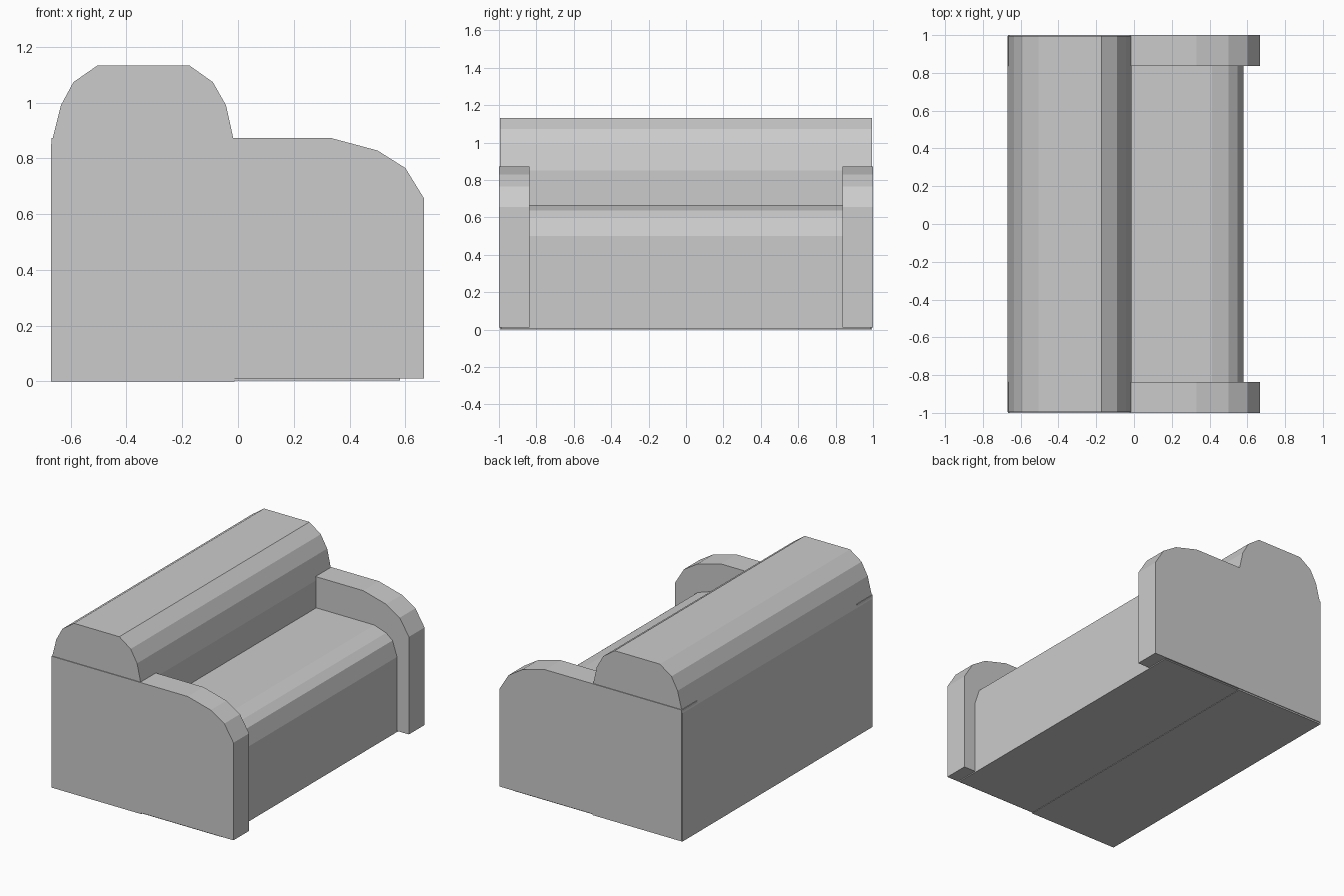
import bpy
import bmesh

old = bpy.data.objects.get("Cube")
if old:
    bpy.data.objects.remove(old, do_unlink=True)

fabric = bpy.data.materials.new("grey_fabric")
fabric.use_nodes = True
GREY = (0.6, 0.6, 0.6, 1.0)
fabric.diffuse_color = GREY
fabric.node_tree.nodes["Principled BSDF"].inputs["Base Color"].default_value = GREY


def extrude_profile(name, profile, y0, y1):
    """Solid made by extruding an x-z outline along y."""
    bm = bmesh.new()
    face = bm.faces.new([bm.verts.new((x, y0, z)) for x, z in profile])
    result = bmesh.ops.extrude_face_region(bm, geom=[face])
    moved = [v for v in result["geom"] if isinstance(v, bmesh.types.BMVert)]
    bmesh.ops.translate(bm, verts=moved, vec=(0, y1 - y0, 0))
    bmesh.ops.recalc_face_normals(bm, faces=bm.faces)
    mesh = bpy.data.meshes.new(name)
    bm.to_mesh(mesh)
    bm.free()
    mesh.materials.append(fabric)
    obj = bpy.data.objects.new(name, mesh)
    bpy.context.collection.objects.link(obj)
    return obj


# Backrest with a rounded top, nearly symmetric about its own middle
back = [(-0.67, 0), (-0.67, 0.85), (-0.635, 0.99), (-0.59, 1.073), (-0.505, 1.132),
        (-0.173, 1.132), (-0.09, 1.073), (-0.043, 0.99), (-0.012, 0.85), (-0.012, 0)]
extrude_profile("backrest", back, -0.995, 0.995)

# Seat with a rounded front edge, running under the arms
seat = [(-0.012, 0.003), (-0.012, 0.667), (0.413, 0.667), (0.5, 0.638),
        (0.547, 0.6), (0.58, 0.5), (0.58, 0.003)]
extrude_profile("seat", seat, -0.99, 0.99)

# Side panels that form the arms, standing slightly proud of the backrest ends
arm = [(-0.668, 0.01), (-0.668, 0.873), (0.332, 0.873), (0.5, 0.828),
       (0.6, 0.765), (0.667, 0.656), (0.667, 0.01)]
for name, outer, inner in (("right_arm", -1, -0.836), ("left_arm", 1, 0.836)):
    extrude_profile(name, arm, outer, inner)
